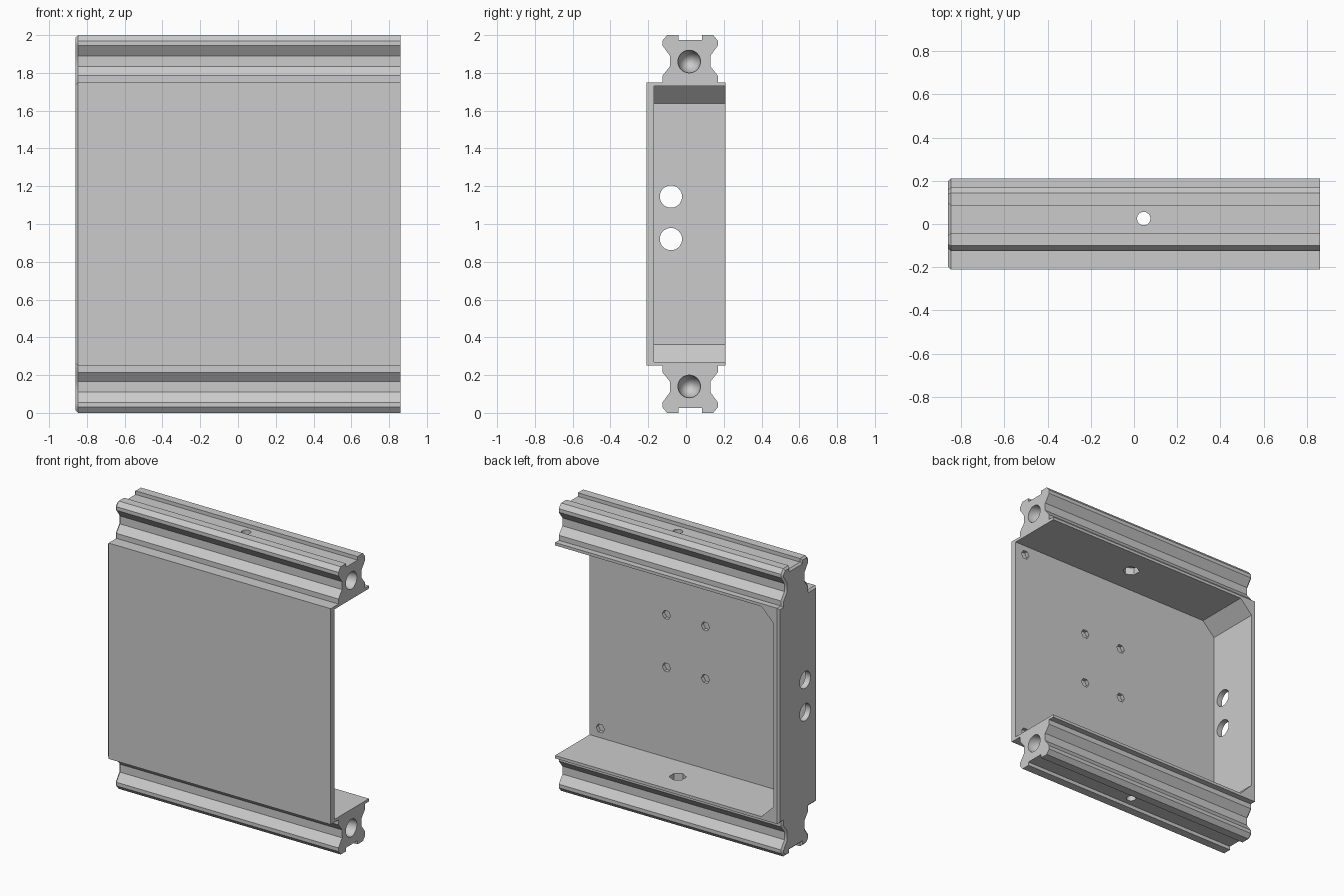
import bpy, bmesh
from math import pi, radians
from mathutils import Matrix, Vector

cube = bpy.data.objects.get("Cube")
if cube:
    bpy.data.objects.remove(cube, do_unlink=True)

# Main sizes
END = 0.86          # half length along x
FRONT, BACK = -0.21, 0.21
PLATE_BACK = -0.17
RAIL_Y = 0.022      # rail centre line

grey = bpy.data.materials.new("light grey plastic")
grey.use_nodes = True
colour = (0.6, 0.6, 0.6, 1)
grey.diffuse_color = colour
grey.node_tree.nodes["Principled BSDF"].inputs["Base Color"].default_value = colour


def make_object(name, bm):
    bmesh.ops.recalc_face_normals(bm, faces=bm.faces)
    mesh = bpy.data.meshes.new(name)
    bm.to_mesh(mesh)
    bm.free()
    mesh.materials.append(grey)
    obj = bpy.data.objects.new(name, mesh)
    bpy.context.collection.objects.link(obj)
    return obj


def prism(points, direction):
    bm = bmesh.new()
    face = bm.faces.new([bm.verts.new(p) for p in points])
    new = bmesh.ops.extrude_face_region(bm, geom=[face])["geom"]
    bmesh.ops.translate(bm, vec=direction,
                        verts=[v for v in new if isinstance(v, bmesh.types.BMVert)])
    return bm


def cut(target, bm):
    cutter = make_object("cutter", bm)
    cutter.hide_render = True
    mod = target.modifiers.new("cut", 'BOOLEAN')
    mod.operation, mod.solver, mod.object = 'DIFFERENCE', 'EXACT', cutter
    bpy.ops.object.select_all(action='DESELECT')
    bpy.context.view_layer.objects.active = target
    target.select_set(True)
    bpy.ops.object.modifier_apply(modifier=mod.name)
    bpy.data.objects.remove(cutter, do_unlink=True)


def drill(target, centre, axis, radius, depth, sides=32, spin=0):
    bm = bmesh.new()
    turn = Vector((0, 0, 1)).rotation_difference(Vector(axis)).to_matrix().to_4x4()
    bmesh.ops.create_cone(bm, cap_ends=True, segments=sides, radius1=radius,
                          radius2=radius, depth=depth,
                          matrix=Matrix.Translation(centre) @ turn @ Matrix.Rotation(spin, 4, 'Z'))
    cut(target, bm)


# Housing cross-section: wide body with a grooved rail above and below
rail = [(0.147, 1.75), (0.147, 1.785), (0.107, 1.835), (0.107, 1.89),
        (0.147, 1.945), (0.147, 1.97), (0.122, 2.0), (0.063, 2.0), (0.063, 1.975)]
top = [(BACK, 1.75)] + [(RAIL_Y + y, z) for y, z in rail]
top += [(RAIL_Y - y, z) for y, z in reversed(rail)] + [(FRONT, 1.75)]
outline = top + [(y, 2 - z) for y, z in reversed(top)]
bm = prism([(-END, y, z) for y, z in outline], (2 * END, 0, 0))

# Small chamfer around the closed end
closed_end = [e for e in bm.edges if all(v.co.x < 0 for v in e.verts)]
bmesh.ops.bevel(bm, geom=closed_end, offset=0.014, segments=1,
                affect='EDGES', clamp_overlap=True)
housing = make_object("railed_housing", bm)

# Open cavity with sloping gussets in the two closed corners
wall, low, gusset = -0.82, 0.27, 0.093
cavity = [(1, low), (wall + gusset, low), (wall, low + gusset)]
cavity += [(x, 2 - z) for x, z in reversed(cavity)]
cut(housing, prism([(x, PLATE_BACK, z) for x, z in cavity], (0, 0.6, 0)))

# Two cable holes through the end wall
for z in (0.92, 1.145):
    drill(housing, (-END, -0.08, z), (1, 0, 0), 0.059, 0.2)

# Bolt hole and nut recess through each rail
for z, inner in ((0.13, low), (1.87, 2 - low)):
    drill(housing, (0.045, 0.025, z), (0, 0, 1), 0.031, 0.4)
    drill(housing, (0.045, 0.025, inner), (0, 0, 1), 0.055, 0.1, 6)

# Shallow hexagonal pockets in the inside of the front plate
pockets = [(x, z) for x in (0.27, -0.03) for z in (0.895, 1.26)]
pockets += [(0.778, 0.335), (0.778, 1.665)]
for x, z in pockets:
    drill(housing, (x, PLATE_BACK, z), (0, 1, 0), 0.032, 0.05, 6, pi / 6)

# Rounded sockets in the open ends of the rails
for z in (0.14, 1.86):
    bm = bmesh.new()
    bmesh.ops.create_uvsphere(bm, u_segments=32, v_segments=16, radius=0.06,
                              matrix=Matrix.Translation((END, RAIL_Y - 0.005, z))
                              @ Matrix.Diagonal((1.6, 1, 1, 1)))
    cut(housing, bm)

bpy.ops.object.select_all(action='DESELECT')
housing.select_set(True)
bpy.context.view_layer.objects.active = housing
bpy.ops.object.shade_smooth_by_angle(angle=radians(30))
